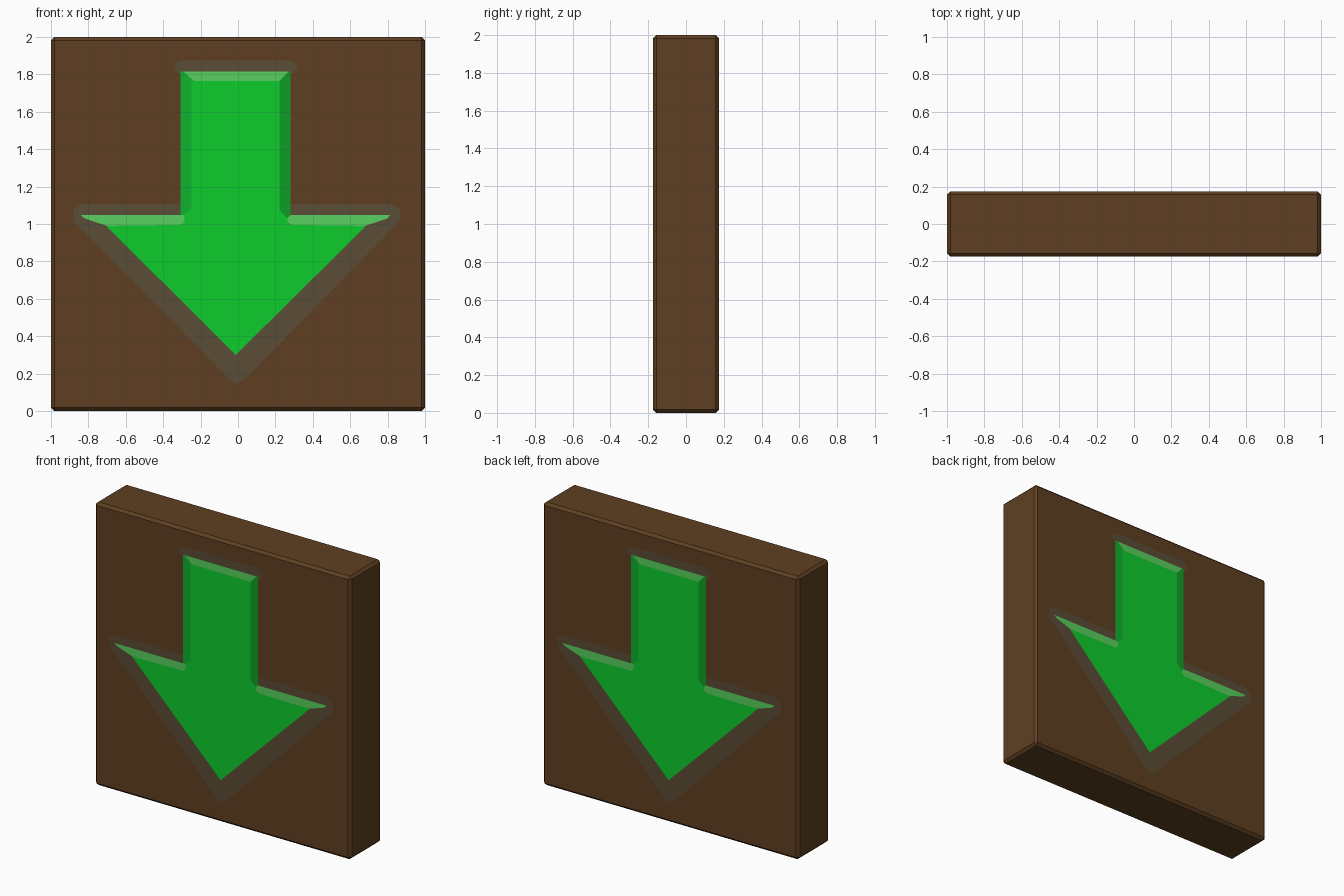
import bpy, bmesh, math
from mathutils import Matrix

if "Cube" in bpy.data.objects:
    bpy.data.objects.remove(bpy.data.objects["Cube"])


def material(name, rgb):
    lin = [(c / 255 / 12.92) if c < 11 else ((c / 255 + 0.055) / 1.055) ** 2.4 for c in rgb]
    m = bpy.data.materials.new(name)
    m.diffuse_color = (*lin, 1)
    m.use_nodes = True
    m.node_tree.nodes["Principled BSDF"].inputs["Base Color"].default_value = m.diffuse_color
    return m


brown = material("brown_wood", (94, 63, 33))
halo = material("grey_brown_shadow", (91, 76, 54))
green = material("bright_green", (14, 204, 45))
light = material("pale_green", (90, 208, 96))
mid = material("mid_green", (14, 178, 46))
dark = material("dark_green", (14, 157, 37))


def add_object(name, bm, mat):
    me = bpy.data.meshes.new(name)
    bm.to_mesh(me)
    bm.free()
    me.materials.append(mat)
    ob = bpy.data.objects.new(name, me)
    bpy.context.collection.objects.link(ob)
    return ob


# Board: chamfered square slab
bm = bmesh.new()
bmesh.ops.create_cube(bm, size=1, matrix=Matrix.Translation((0, 0, 1)) @ Matrix.Diagonal((2, 0.35, 2, 1)))
bmesh.ops.bevel(bm, geom=bm.edges[:], offset=0.018, segments=1, affect='EDGES')
add_object("board", bm, brown)

# Painted arrow regions as (x, z) outlines: name, material, height above board, outline
CX = -0.012
regions = [
    ("tail_halo", halo, 0.001, [(-0.34, 1.825), (-0.315, 1.8), (0.29, 1.8), (0.318, 1.825),
                                (0.318, 1.85), (0.29, 1.874), (-0.315, 1.874), (-0.34, 1.85)]),
    ("head_halo", halo, 0.001, [(-0.88, 1.016), (-0.045, 0.17), (-0.008, 0.145), (0.035, 0.17),
                                (0.865, 1.016), (0.865, 1.08), (0.825, 1.107), (-0.845, 1.107),
                                (-0.88, 1.08)]),
    ("arrow_face", green, 0.002, [(CX, 0.30), (0.68, 0.985), (0.66, 1.02), (0.28, 1.02), (0.28, 1.815),
                                  (-0.307, 1.815), (-0.307, 1.02), (-0.69, 1.02), (-0.70, 0.985)]),
    ("tail_top_edge", light, 0.003, [(-0.292, 1.815), (-0.235, 1.765), (0.222, 1.765), (0.27, 1.815)]),
    ("stem_left_edge", mid, 0.003, [(-0.307, 1.815), (-0.307, 1.048), (-0.286, 1.048), (-0.248, 1.085),
                                    (-0.248, 1.775), (-0.292, 1.815)]),
    ("stem_right_edge", dark, 0.003, [(0.28, 1.815), (0.27, 1.815), (0.222, 1.765), (0.222, 1.075),
                                      (0.265, 1.03), (0.28, 1.048)]),
    ("head_left_edge", light, 0.003, [(-0.842, 1.048), (-0.82, 1.03), (-0.70, 0.99), (-0.305, 0.995),
                                      (-0.286, 1.012), (-0.286, 1.048)]),
    ("head_right_edge", light, 0.003, [(0.265, 1.048), (0.265, 1.012), (0.285, 0.995), (0.68, 0.99),
                                       (0.80, 1.03), (0.815, 1.048)]),
]
for side, angle in (("front", 0), ("back", math.pi)):
    for name, mat, lift, pts in regions:
        bm = bmesh.new()
        f = bm.faces.new([bm.verts.new((x, -0.175 - lift, z)) for x, z in pts])
        f.normal_update()
        if f.normal.y > 0:
            f.normal_flip()
        bm.transform(Matrix.Rotation(angle, 4, 'Z'))
        add_object(f"{side}_{name}", bm, mat)
